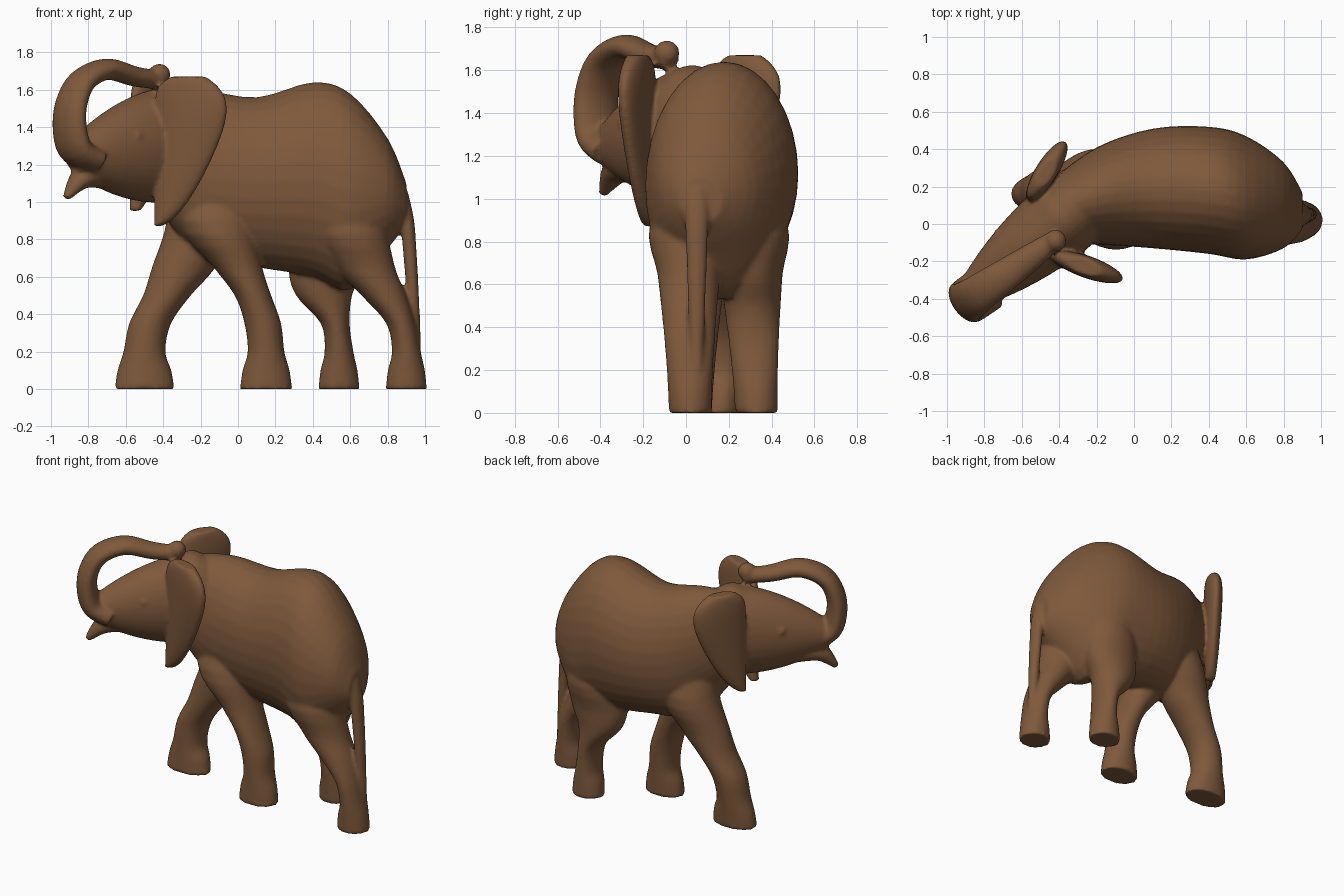
import bpy, bmesh, math
from mathutils import Matrix, Vector

cube = bpy.data.objects.get("Cube")
if cube:
    bpy.data.objects.remove(cube)

brown = (0.21, 0.1, 0.045, 1)
wood = bpy.data.materials.new("brown_wood")
wood.use_nodes = True
wood.diffuse_color = brown
wood.node_tree.nodes["Principled BSDF"].inputs["Base Color"].default_value = brown

X_AXIS, Y_AXIS, Z_AXIS = Matrix.Identity(3)
HEAD_SIDE = Vector((0.6, -0.8, 0))


def mix(start, end, t):
    return start + (end - start) * t


def smooth_rings(rings, steps=4):
    """Catmull-Rom interpolation through rings of (x, y, z, half width, half height)."""
    result = []
    last = len(rings) - 1
    for i in range(last):
        neighbours = [rings[min(max(i + k, 0), last)] for k in range(-1, 3)]
        for n in range(steps):
            t = n / steps
            result.append([b + t / 2 * (c - a + t * (2 * a - 5 * b + 4 * c - d
                           + t * (3 * (b - c) + d - a)))
                           for a, b, c, d in zip(*neighbours)])
    result.append(rings[last])
    return result


def loft(bm, rings, across, up=None, sides=32):
    """Closed elliptical loft; without an up direction the rings follow the path."""
    rings = smooth_rings(rings)
    centres = [Vector(ring[:3]) for ring in rings]
    loops = []
    for i, (*_, width, height) in enumerate(rings):
        ahead = centres[min(i + 1, len(rings) - 1)] - centres[max(i - 1, 0)]
        rise = up or ahead.normalized().cross(across)
        angles = [math.tau * k / sides for k in range(sides)]
        loops.append([bm.verts.new(centres[i] + across * width * math.cos(angle)
                                   + rise * height * math.sin(angle))
                      for angle in angles])
    for low, high in zip(loops, loops[1:]):
        for k in range(sides):
            bm.faces.new((low[k - 1], low[k], high[k], high[k - 1]))
    bm.faces.new(loops[0])
    bm.faces.new(loops[-1])


def bead(bm, centre, radius):
    bmesh.ops.create_icosphere(bm, subdivisions=3, radius=radius,
                               matrix=Matrix.Translation(centre))


def finish(name, bm, voxel, iterations):
    """Fuse the lofts into one carved, smooth surface."""
    bmesh.ops.recalc_face_normals(bm, faces=bm.faces)
    mesh = bpy.data.meshes.new(name)
    bm.to_mesh(mesh)
    bm.free()
    mesh.materials.append(wood)
    part = bpy.data.objects.new(name, mesh)
    bpy.context.collection.objects.link(part)
    remesh = part.modifiers.new("fuse", "REMESH")
    remesh.mode = "VOXEL"
    remesh.voxel_size = voxel
    remesh.use_smooth_shade = True
    relax = part.modifiers.new("relax", "SMOOTH")
    relax.iterations = iterations


def add_torso(bm):
    rings = []
    for x, y, width, top, bottom in (
            (-0.45, 0.06, 0.17, 1.58, 1), (-0.2, 0.15, 0.26, 1.6, 0.7),
            (0.1, 0.19, 0.32, 1.56, 0.65), (0.4, 0.18, 0.34, 1.64, 0.6),
            (0.6, 0.14, 0.33, 1.58, 0.53), (0.8, 0.1, 0.23, 1.34, 0.75),
            (0.9, 0.07, 0.1, 1.1, 0.88)):
        rings.append((x, y, (top + bottom) / 2, width, (top - bottom) / 2))
    loft(bm, rings, Y_AXIS, Z_AXIS)


def add_head(bm):
    neck, muzzle = Vector((-0.36, 0.05, 1.31)), Vector((-0.87, -0.37, 1.25))
    rings = [(-0.2, 0.15, 1.3, 0.15, 0.2)]
    for i in range(6):
        t = i / 5
        rings.append((*neck.lerp(muzzle, t), mix(0.21, 0.09, t * t), mix(0.31, 0.09, t * t)))
    loft(bm, rings, HEAD_SIDE, Z_AXIS)
    # Eyes on both cheeks
    for side in (-1, 1):
        bead(bm, Vector((-0.63, -0.17, 1.35)) + HEAD_SIDE * side * 0.15, 0.03)
    # Pointed lower lip
    loft(bm, [(-0.7, -0.2, 1.15, 0.1, 0.08), (-0.83, -0.32, 1.13, 0.08, 0.06),
              (-0.92, -0.39, 1.02, 0.02, 0.02)], HEAD_SIDE)


def add_trunk(bm):
    """Raised flattened trunk that curls back and rests on the forehead."""
    path = ((-0.78, 1.22), (-0.87, 1.28), (-0.9, 1.4), (-0.89, 1.53),
            (-0.83, 1.65), (-0.7, 1.71), (-0.55, 1.67), (-0.4, 1.65))
    rings = []
    for i, (x, z) in enumerate(path):
        t = i / (len(path) - 1)
        rings.append((x, 0.7 * x + 0.21, z, mix(0.13, 0.05, t * t), mix(0.075, 0.05, t)))
    loft(bm, rings, HEAD_SIDE)
    bead(bm, (-0.42, -0.09, 1.68), 0.06)


def add_leg(bm, foot, shin, thigh, hip, foot_size, thigh_size, foot_y, hip_y):
    """Flared foot, narrow ankle and a thigh that widens, then fades into the torso."""
    ankle = mix(foot, shin, 0.25)
    rings = []
    for z, x, size in ((0, foot, foot_size), (0.1, foot, foot_size * 0.9),
                       (0.2, foot, foot_size * 0.7), (0.35, ankle, foot_size * 0.7),
                       (0.5, shin, thigh_size * 0.75), (0.65, thigh, thigh_size),
                       (0.9, hip, 0.2)):
        rings.append((x, mix(foot_y, hip_y, z), z, size, mix(0.1, 0.19, z ** 1.5)))
    rings.append((hip, 0.15, 1.3, 0.15, 0.1))
    loft(bm, rings, X_AXIS, Y_AXIS)


def add_tail(bm):
    rings = []
    for i in range(7):
        t = i / 6
        rings.append((mix(0.87, 0.95, math.sqrt(t)), 0.05, mix(1.05, 0.2, t),
                      mix(0.04, 0.03, t), mix(0.06, 0.03, t)))
    loft(bm, rings, X_AXIS, Y_AXIS)


def add_ear(bm, root, outward, bottom, scale):
    """Broad at the top with a rounded back edge, tapering to a low point."""
    outward = Vector(outward).normalized()
    rings = []
    for i in range(13):
        t = (1 - math.cos(math.pi * i / 12)) / 2
        front = 0.1 * t ** 20 - 0.03
        back = 0.48 * t ** 0.6 - 0.22 * t ** 8
        centre = Vector(root) + outward * scale * (front + back) / 2
        length = back - front
        rings.append((centre.x, centre.y, mix(bottom, 1.67, t),
                      scale * length / 2, 0.03 + length / 14))
    loft(bm, rings, outward, Z_AXIS.cross(outward))


# Carved as one piece, legs in mid stride
body = bmesh.new()
add_torso(body)
add_head(body)
add_trunk(body)
add_tail(body)
add_leg(body, foot=-0.5, shin=-0.38, thigh=-0.29, hip=-0.18,
        foot_size=0.16, thigh_size=0.17, foot_y=0.16, hip_y=0.23)
add_leg(body, foot=0.15, shin=0.08, thigh=0, hip=-0.12,
        foot_size=0.14, thigh_size=0.13, foot_y=0.02, hip_y=0.05)
add_leg(body, foot=0.54, shin=0.46, thigh=0.47, hip=0.5,
        foot_size=0.11, thigh_size=0.2, foot_y=0.33, hip_y=0.29)
add_leg(body, foot=0.9, shin=0.78, thigh=0.68, hip=0.59,
        foot_size=0.11, thigh_size=0.16, foot_y=0.02, hip_y=0.01)
# Spread ears
add_ear(body, (-0.42, -0.17, 0), (0.34, -0.12, 0), bottom=0.87, scale=1)
add_ear(body, (-0.55, 0.15, 0), (0.17, 0.27, 0), bottom=0.95, scale=0.9)
finish("carved_elephant", body, 0.012, 6)
